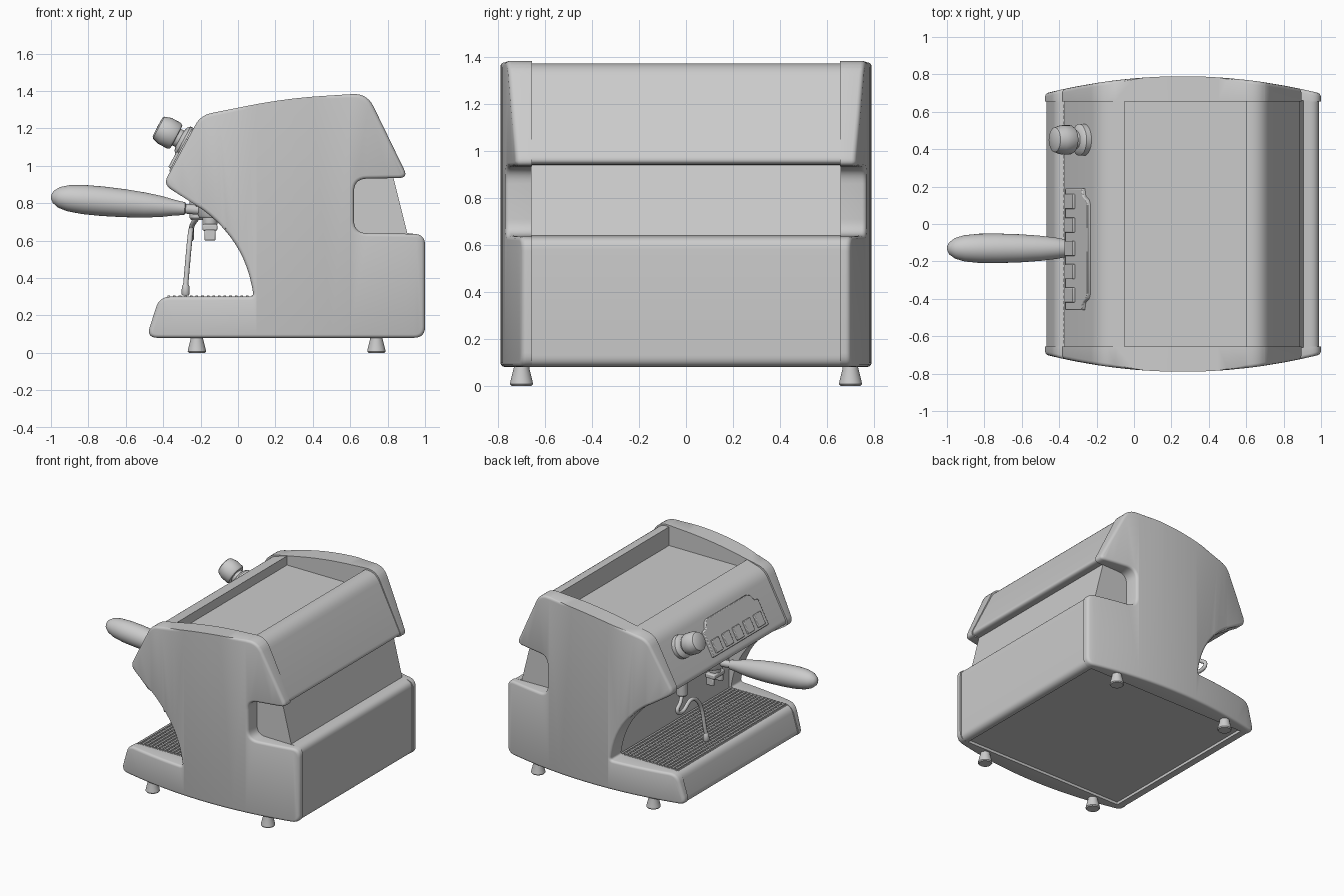
import bpy, bmesh, math
from mathutils import Matrix, Vector

if "Cube" in bpy.data.objects:
    bpy.data.objects.remove(bpy.data.objects["Cube"])

grey = bpy.data.materials.new("satin_grey")
grey.use_nodes = True
COLOUR = (0.6, 0.6, 0.6, 1)
grey.diffuse_color = COLOUR
grey.node_tree.nodes["Principled BSDF"].inputs["Base Color"].default_value = COLOUR


def finish(name, bm, matrix=Matrix(), bevel=0):
    bmesh.ops.recalc_face_normals(bm, faces=bm.faces)
    mesh = bpy.data.meshes.new(name)
    bm.to_mesh(mesh)
    bm.free()
    ob = bpy.data.objects.new(name, mesh)
    bpy.context.collection.objects.link(ob)
    ob.matrix_world = matrix
    mesh.materials.append(grey)
    if bevel:
        mod = ob.modifiers.new("soft_edges", "BEVEL")
        mod.width, mod.segments, mod.limit_method = bevel, 2, "ANGLE"
    bpy.ops.object.select_all(action="DESELECT")
    ob.select_set(True)
    bpy.context.view_layer.objects.active = ob
    bpy.ops.object.shade_smooth_by_angle(angle=math.radians(35))
    return ob


def rounded(points, steps=7):
    """Outline from (x, z, cut) corners, each cut replaced by a soft curve."""
    out = []
    for i, (x, z, cut) in enumerate(points):
        c = Vector((x, z))
        if not cut:
            out.append(c)
            continue
        a = c + (Vector(points[i - 1][:2]) - c).normalized() * cut
        b = c + (Vector(points[(i + 1) % len(points)][:2]) - c).normalized() * cut
        for k in range(steps + 1):
            t = k / steps
            out.append(a * (1 - t) ** 2 + c * 2 * t * (1 - t) + b * t * t)
    return out


def extrude(outline, y0, y1):
    """Prism of an x-z outline along y; returns the mesh and its far face."""
    bm = bmesh.new()
    face = bm.faces.new([bm.verts.new((p.x, y0, p.y)) for p in outline])
    res = bmesh.ops.extrude_face_region(bm, geom=[face], use_keep_orig=True)["geom"]
    for v in res:
        if isinstance(v, bmesh.types.BMVert):
            v.co.y = y1
    return bm, [f for f in res if isinstance(f, bmesh.types.BMFace)][0]


def lathe(name, profile, matrix, sides=32):
    bm = bmesh.new()
    vs = [bm.verts.new((r, 0, h)) for r, h in profile]
    es = [bm.edges.new(pair) for pair in zip(vs, vs[1:])]
    bmesh.ops.spin(bm, geom=vs + es, axis=(0, 0, 1), cent=(0, 0, 0),
                   angle=math.tau, steps=sides)
    bmesh.ops.remove_doubles(bm, verts=bm.verts, dist=0.0002)
    return finish(name, bm, matrix)


def add_box(bm, centre, size):
    bmesh.ops.create_cube(bm, size=1, matrix=Matrix.Translation(centre)
                          @ Matrix.Diagonal((*size, 1)))


def tube(name, points, radius):
    cu = bpy.data.curves.new(name, "CURVE")
    cu.dimensions = "3D"
    cu.bevel_depth, cu.bevel_resolution, cu.use_fill_caps = radius, 3, True
    sp = cu.splines.new("BEZIER")
    sp.bezier_points.add(len(points) - 1)
    for bp, p in zip(sp.bezier_points, points):
        bp.co = p
        bp.handle_left_type = bp.handle_right_type = "AUTO"
    cu.materials.append(grey)
    ob = bpy.data.objects.new(name, cu)
    bpy.context.collection.objects.link(ob)


# Side panels: rounded outline with a gently bowed outer face
panel = rounded([
    (-.49, .08, .06), (-.42, .30, .06), (.085, .30, .025), (.04, .53, .17),
    (-.14, .735, .1), (-.40, .90, .05), (-.2, 1.27, .06), (.25, 1.36, .2),
    (.69, 1.388, .08), (.91, .935, .05), (.62, .93, .07), (.62, .64, .07),
    (1, .635, .06), (1, .08, .06)])
for name, side in (("left_side_panel", 1), ("right_side_panel", -1)):
    bm, outer = extrude(panel, .655, .79)
    bmesh.ops.bevel(bm, geom=list(outer.edges), offset=.018, segments=3,
                    profile=.5, affect="EDGES")
    for i in range(-4, 10):
        bmesh.ops.bisect_plane(bm, geom=bm.verts[:] + bm.edges[:] + bm.faces[:],
                               plane_co=(i / 10, 0, 0), plane_no=(1, 0, 0))
    for v in bm.verts:
        if v.co.y > .7:
            v.co.y -= .17 * (v.co.x - .26) ** 2
        v.co.y *= side
    finish(name, bm)

# Main body between the panels, with tray recess, hood, top well and waist
body = rounded([
    (-.48, .08, .05), (-.415, .295, .05), (-.385, .295, 0), (-.385, .27, 0),
    (.1, .27, 0), (.1, .8, .12), (-.22, .83, .05), (-.385, .90, .04),
    (-.195, 1.255, .06), (-.05, 1.298, 0), (-.05, 1.23, 0), (.6, 1.23, 0),
    (.6, 1.37, 0), (.685, 1.377, .08), (.9, .945, .04), (.83, .94, 0),
    (.905, .64, 0), (.99, .63, .05), (.99, .08, .05), (.93, .08, 0),
    (.93, .1, 0), (-.4, .1, 0), (-.4, .08, 0)])
bm, _ = extrude(body, -.66, .66)
finish("main_body", bm)

# Drip grille: crossing bars over the tray recess
bm = bmesh.new()
for i in range(16):
    add_box(bm, (-.37 + i * .03, 0, .297), (.014, 1.3, .016))
for i in range(44):
    add_box(bm, (-.143, (i - 21.5) * .03, .292), (.475, .012, .014))
finish("drip_grille", bm)

# Feet
for x in (-.22, .74):
    for y in (-.7, .7):
        lathe("foot", [(0, 0), (.043, 0), (.049, .007), (.047, .02), (.033, .075),
                       (.033, .1), (0, .1)], Matrix.Translation((x, y, 0)))

# Frame on the sloping control face: x up the slope, y across, z outward
up, out = Vector((.472, 0, .881)), Vector((-.881, 0, .472))
slope = Matrix((up, (0, 1, 0), out)).transposed().to_4x4()
slope.translation = (-.385, 0, .90)

# Button plate with a raised shoulder, and five push buttons
bm = bmesh.new()
shape = [(.07, -.46), (.26, -.46), (.27, -.42), (.31, -.40), (.325, -.37),
         (.325, .10), (.31, .13), (.27, .15), (.26, .19), (.07, .19)]
face = bm.faces.new([bm.verts.new((s, y, -.005)) for s, y in shape])
ext = bmesh.ops.extrude_face_region(bm, geom=[face], use_keep_orig=True)["geom"]
bmesh.ops.translate(bm, vec=(0, 0, .025),
                    verts=[v for v in ext if isinstance(v, bmesh.types.BMVert)])
finish("button_plate", bm, slope, .005)
bm = bmesh.new()
for i in range(5):
    add_box(bm, (.135, .12 - i * .125, .022), (.095, .08, .022))
finish("push_buttons", bm, slope, .004)

# Steam knob with its collar
lathe("steam_knob", [(0, -.01), (.085, -.01), (.085, .03), (.07, .045), (.05, .05),
                     (.05, .07), (.07, .072), (.078, .085), (.078, .14), (.066, .178),
                     (.055, .185), (0, .187)],
      slope @ Matrix.Translation((.25, .45, 0)), 28)

# Brew head, filter holder and twin spouts
lathe("brew_head", [(0, .72), (.085, .72), (.095, .735), (.095, .78), (.11, .785),
                    (.11, .88), (0, .88)], Matrix.Translation((-.12, -.13, 0)))
lathe("spout_neck", [(0, .65), (.03, .65), (.04, .69), (.04, .73), (0, .73)],
      Matrix.Translation((-.15, -.13, 0)))
bm = bmesh.new()
add_box(bm, (-.15, -.13, .67), (.08, .13, .035))
for y in (-.18, -.08):
    add_box(bm, (-.15, y, .63), (.06, .03, .06))
finish("twin_spout", bm, Matrix(), .008)

# Long handle
axis = Vector((-.72, 0, .065))
grip = axis.to_track_quat("Z", "Y").to_matrix().to_4x4()
grip.translation = (-.28, -.13, .77)
lathe("handle", [(0, -.1), (.026, -.1), (.026, .0), (.034, .005), (.042, .06),
                 (.056, .13), (.067, .22), (.075, .33), (.079, .45), (.078, .55),
                 (.07, .63), (.055, .68), (.033, .71), (.015, .72), (0, .723)], grip)

# Steam wand: valve, bent tube and nozzle
lathe("wand_valve", [(0, .71), (.03, .71), (.038, .72), (.038, .86), (0, .86)],
      Matrix.Translation((-.22, .36, 0)))
tube("steam_wand", [(-.22, .36, .72), (-.245, .42, .68), (-.25, .46, .64),
                    (-.25, .41, .61), (-.25, .29, .66), (-.255, .23, .63),
                    (-.28, .16, .36)], .014)
lathe("wand_nozzle", [(0, .305), (.016, .305), (.022, .315), (.02, .355), (.012, .37),
                      (0, .37)], Matrix.Translation((-.28, .16, 0)), 20)
